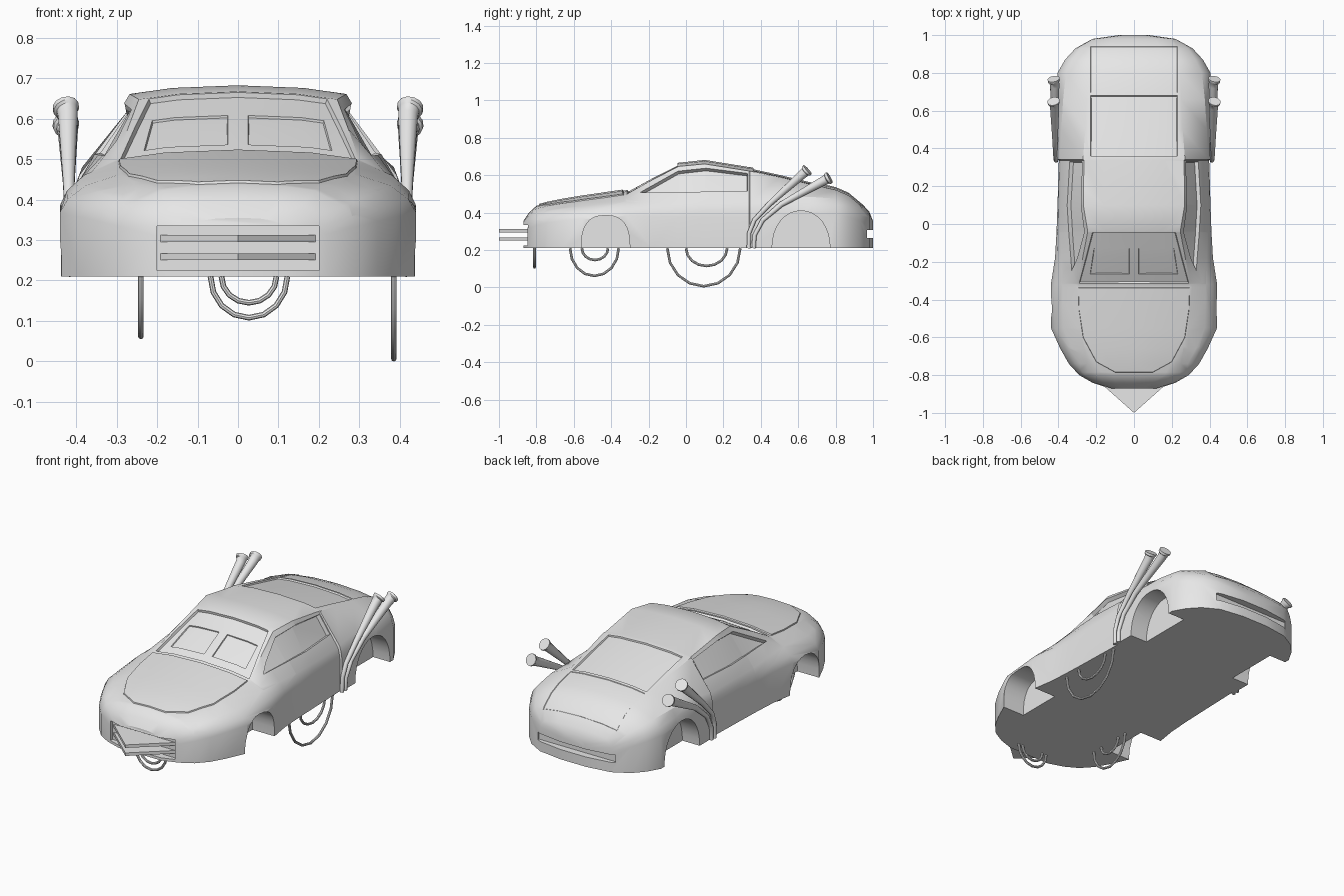
import bpy
import bmesh
from math import cos, sin, pi, radians
from mathutils import Vector

if "Cube" in bpy.data.objects:
    bpy.data.objects.remove(bpy.data.objects["Cube"])

FLOOR = 0.21
UP = Vector((0, 0, 1))

grey = bpy.data.materials.new("plain grey")
grey.use_nodes = True
grey.diffuse_color = (0.8, 0.8, 0.8, 1)
grey.node_tree.nodes["Principled BSDF"].inputs["Base Color"].default_value = grey.diffuse_color


def add_object(name, data):
    obj = bpy.data.objects.new(name, data)
    bpy.context.scene.collection.objects.link(obj)
    data.materials.append(grey)
    return obj


def activate(obj):
    bpy.ops.object.select_all(action='DESELECT')
    obj.select_set(True)
    bpy.context.view_layer.objects.active = obj


def finish(obj, angle=30):
    activate(obj)
    bpy.ops.object.shade_smooth_by_angle(angle=radians(angle))


def mesh_object(name, bm):
    bmesh.ops.recalc_face_normals(bm, faces=bm.faces)
    mesh = bpy.data.meshes.new(name)
    bm.to_mesh(mesh)
    bm.free()
    return add_object(name, mesh)


def loft(rings):
    """Skin closed rings of points and cap both ends."""
    bm = bmesh.new()
    rows = [[bm.verts.new(p) for p in ring] for ring in rings]
    count = len(rows[0])
    for row, following in zip(rows, rows[1:]):
        for i in range(count):
            j = (i + 1) % count
            bm.faces.new((row[i], row[j], following[j], following[i]))
    bm.faces.new(rows[0])
    bm.faces.new(rows[-1])
    bmesh.ops.recalc_face_normals(bm, faces=bm.faces)
    return bm


def prism(name, outline, axis, low, high):
    """Extrude a flat outline along x (outline in y, z) or z (outline in x, y)."""
    rings = [[(level, a, b) if axis == 'x' else (a, b, level) for a, b in outline]
             for level in (low, high)]
    return mesh_object(name, loft(rings))


def tube(name, points, radii, sides=2):
    """Round tube through points, with a radius at each point."""
    curve = bpy.data.curves.new(name, 'CURVE')
    curve.dimensions = '3D'
    curve.bevel_depth = 1
    curve.bevel_resolution = sides
    curve.use_fill_caps = True
    spline = curve.splines.new('POLY')
    spline.points.add(len(points) - 1)
    for point, place, radius in zip(spline.points, points, radii):
        point.co = (*place, 1)
        point.radius = radius
    activate(add_object(name, curve))
    bpy.ops.object.convert(target='MESH')
    finish(bpy.context.view_layer.objects.active, 40)


def carve(bm, outline, facing, inset, depth):
    """Cut a convex outline into faces that look along facing, then sink or raise it."""
    side = facing.x != 0
    flat = (lambda v: Vector((v.y, v.z))) if side else (lambda v: Vector((v.x, v.y)))
    solid = (lambda p: Vector((0, p.x, p.y))) if side else (lambda p: Vector((p.x, p.y, 0)))
    pts = [Vector(p) for p in outline]
    mid = sum(pts, Vector((0, 0))) / len(pts)
    edges = []
    for a, b in zip(pts, pts[1:] + pts[:1]):
        normal = Vector((b.y - a.y, a.x - b.x)).normalized()
        edges.append((a, normal if normal.dot(mid - a) < 0 else -normal))

    def near(face):
        if face.normal.dot(facing) < 0.25:
            return False
        shadow = [flat(v.co) for v in face.verts]
        return all(min(q[k] for q in shadow) < max(p[k] for p in pts) and
                   max(q[k] for q in shadow) > min(p[k] for p in pts) for k in (0, 1))

    for a, normal in edges:
        bm.normal_update()
        faces = [f for f in bm.faces if near(f)]
        geom = set(faces)
        for f in faces:
            geom.update(f.verts, f.edges)
        bmesh.ops.bisect_plane(bm, geom=list(geom), dist=0.00001,
                               plane_co=solid(a), plane_no=solid(normal))
    bm.normal_update()
    inside = [f for f in bm.faces if near(f) and
              all((flat(f.calc_center_median()) - a).dot(n) < 0 for a, n in edges)]
    bmesh.ops.inset_region(bm, faces=inside, thickness=inset, depth=depth, use_boundary=True)


def mirrored(half):
    return half + [(-x, y) for x, y in reversed(half) if x]


# Body stations: y, half width, shoulder x and z, roof edge x, crown z
stations = [
    (-.87, .13, .12, .335, .09, .355),
    (-.84, .22, .20, .36, .16, .4),
    (-.8, .29, .26, .385, .19, .437),
    (-.74, .345, .31, .405, .22, .453),
    (-.66, .39, .345, .42, .26, .469),
    (-.55, .44, .375, .435, .285, .487),
    (-.32, .44, .38, .46, .3, .52),
    (-.18, .418, .385, .455, .272, .597),
    (-.04, .41, .39, .45, .245, .667),
    (.1, .405, .39, .45, .268, .682),
    (.337, .398, .385, .45, .265, .644),
    (.342, .407, .392, .46, .27, .644),
    (.5, .407, .385, .48, .258, .61),
    (.66, .407, .375, .485, .25, .572),
    (.8, .405, .36, .475, .245, .54),
    (.87, .365, .325, .45, .24, .51),
    (.93, .31, .285, .42, .23, .46),
    (.98, .22, .21, .37, .19, .405),
    (1, .08, .07, .335, .05, .355),
]
rings = []
for y, width, shoulder_x, shoulder_z, roof_x, crown in stations:
    side_z = FLOOR + 0.7 * (shoulder_z - FLOOR)
    drop = 0.08 * roof_x
    half = [(0, FLOOR), (width, FLOOR), (width, side_z),
            (0.7 * width + 0.3 * shoulder_x, (side_z + shoulder_z) / 2),
            (shoulder_x, shoulder_z), (roof_x, crown - drop),
            (0.6 * roof_x, crown - 0.3 * drop), (0, crown)]
    rings.append([(x, y, z) for x, z in mirrored(half)])
bm = loft(rings)

# Bonnet, windscreen, rear window and boot lid
carve(bm, mirrored([(.295, -.335), (.292, -.45), (.27, -.6), (.2, -.73), (.1, -.785)]), UP, .003, .006)
carve(bm, mirrored([(.29, -.315), (.22, -.045)]), UP, .004, -.012)
carve(bm, mirrored([(.23, .36), (.23, .68)]), UP, .003, -.008)
carve(bm, mirrored([(.23, .695), (.23, .94)]), UP, .002, -.003)
# Windscreen panels and side windows
for s in (1, -1):
    panel = [(s * x, y) for x, y in ((.025, -.265), (.232, -.265), (.212, -.13), (.025, -.13))]
    carve(bm, panel, UP, .002, -.006)
    window = [(-.246, .508), (-.043, .622), (.107, .638), (.33, .61), (.33, .515)]
    carve(bm, window, Vector((s, 0, 0)), .003, -.022)
body = mesh_object("body", bm)


# Wheel arches, grille opening and rear slot
def arch(center, half_width, height, power):
    """Rounded arch outline that runs below the floor."""
    top = []
    for i in range(17):
        c, d = cos(pi * i / 16), sin(pi * i / 16)
        reach = abs(c) ** (2 / power) * (1 if c > 0 else -1)
        top.append((center + half_width * reach, FLOOR + height * abs(d) ** (2 / power)))
    return [(center + half_width, 0.1)] + top + [(center - half_width, 0.1)]


cutters = [
    prism("grille_cutter", mirrored([(.2, -1.1), (.2, -.83)]), 'z', .225, .335),
    prism("rear_slot_cutter", mirrored([(.24, 1.1), (.24, .96)]), 'z', .265, .308),
]
for s in (1, -1):
    cutters.append(prism("front_arch_cutter", arch(-.43, .13, .175, 2.6), 'x', s * .3, s * .6))
    cutters.append(prism("rear_arch_cutter", arch(.615, .155, .2, 2.1), 'x', s * .3, s * .6))
for cutter in cutters:
    activate(body)
    cut = body.modifiers.new("cut", 'BOOLEAN')
    cut.operation = 'DIFFERENCE'
    cut.solver = 'EXACT'
    cut.object = cutter
    bpy.ops.object.modifier_apply(modifier=cut.name)
    bpy.data.objects.remove(cutter)
finish(body)

# Pointed grille bars
for name, low in (("lower_grille_bar", .25), ("upper_grille_bar", .295)):
    prism(name, [(-.197, -.825), (.197, -.825), (0, -1)], 'z', low, low + .017)

# Side exhaust pipes with flared ends
pipes = {
    "front_pipe": ([(.335, .21), (.337, .29), (.365, .36), (.45, .45)], (.65, .63)),
    "rear_pipe": ([(.362, .21), (.367, .28), (.41, .36), (.51, .445)], (.768, .588)),
}
for s, side_name in ((1, "left"), (-1, "right")):
    for name, (bends, tip) in pipes.items():
        start, end = Vector(bends[-1]), Vector(tip)
        path = [Vector(p) for p in bends] + [start.lerp(end, t) for t in (.85, .94, .96, 1)]
        points = [(s * (.412 + .002 * i), p.x, p.y) for i, p in enumerate(path)]
        tube(f"{side_name}_{name}", points, [.011, .011, .012, .015, .025, .027, .033, .033], 4)

# Hanging cables: run direction, fixed coordinate, then centre, half width and lowest z
cables = {
    "left_cable": ('y', .385, [(.095, .195, .007), (.11, .11, .115)]),
    "right_cable": ('y', -.24, [(-.49, .13, .062), (-.487, .07, .147)]),
    "nose_cable": ('x', -.81, [(.027, .095, .108), (.027, .068, .145)]),
}
for name, (run, fixed, loops) in cables.items():
    for layer, (center, half_width, lowest) in zip(("outer", "inner"), loops):
        points = []
        for i in range(9):
            angle = pi * i / 8
            along = center + half_width * cos(angle)
            z = FLOOR - (FLOOR - lowest) * sin(angle)
            points.append((fixed, along, z) if run == 'y' else (along, fixed, z))
        tube(f"{name}_{layer}", points, [.007] * len(points))
